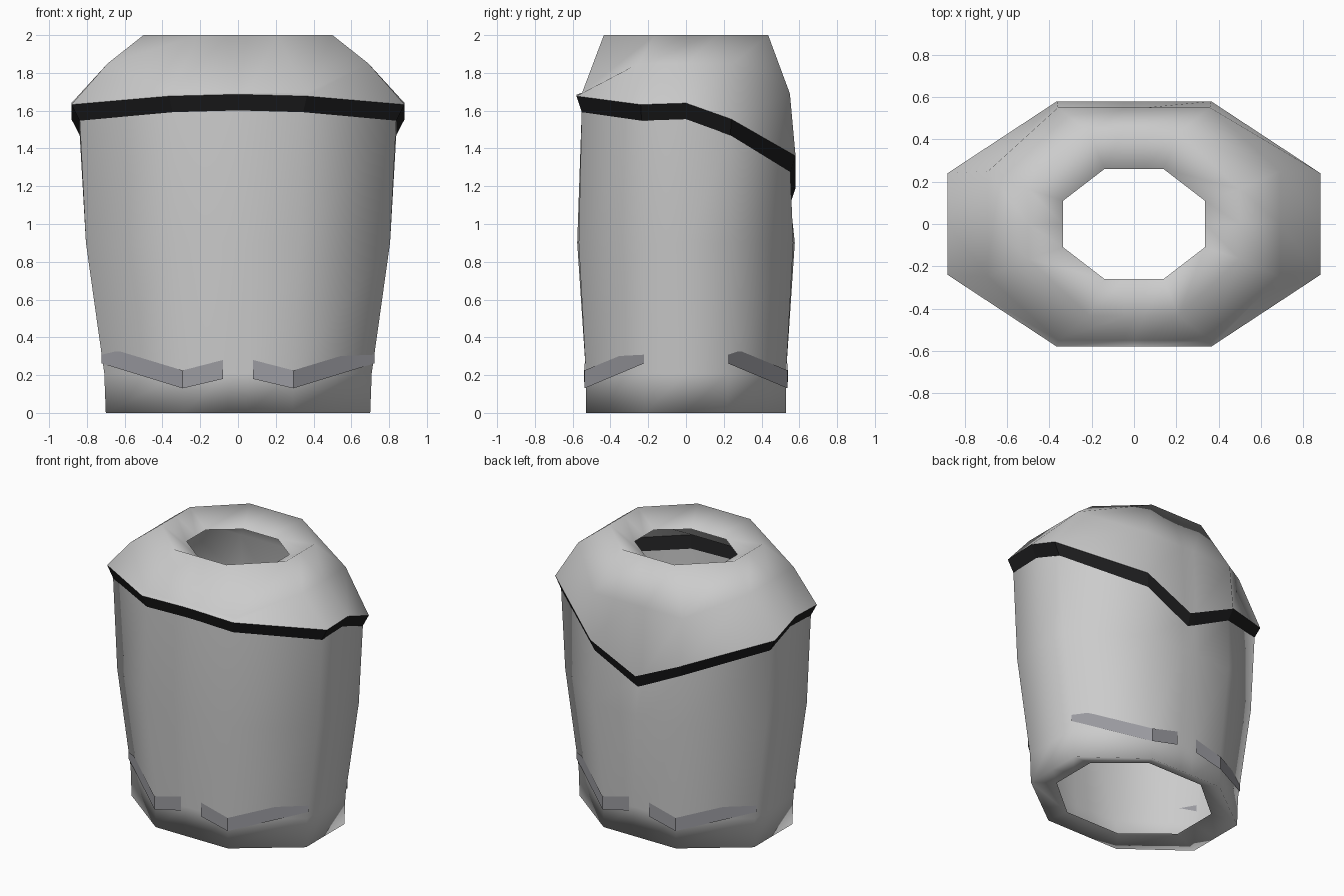
import bpy

if "Cube" in bpy.data.objects:
    bpy.data.objects.remove(bpy.data.objects["Cube"])


def ring(ax, ay, bx, by, z, bump=0.0, seam=0.05):
    """Octagon ring from the front centre, counter-clockwise, with mid columns.
    (ax, ay) = corner beside front/back, (bx, by) = corner beside the flank.
    z is one height or nine heights from front centre to back centre."""
    zs = z if isinstance(z, (list, tuple)) else [z] * 9
    half = [(0, -ay - bump), (seam, -ay), (ax, -ay), (bx, -by), (bx, 0),
            (bx, by), (ax, ay), (seam, ay), (0, ay + bump)]
    pts = [(x, y, h) for (x, y), h in zip(half, zs)]
    return pts + [(-x, y, h) for x, y, h in pts[-2:0:-1]]


def add_mesh(name, verts, faces, smooth=True, mat=None):
    me = bpy.data.meshes.new(name)
    me.from_pydata(verts, [], faces)
    for p in me.polygons:
        p.use_smooth = smooth
    if mat:
        me.materials.append(mat)
    ob = bpy.data.objects.new(name, me)
    bpy.context.collection.objects.link(ob)
    return ob


def loft(name, rings, smooth=True, mat=None):
    n = len(rings[0])
    faces = [(r * n + i, r * n + (i + 1) % n, (r + 1) * n + (i + 1) % n, (r + 1) * n + i)
             for r in range(len(rings) - 1) for i in range(n)]
    return add_mesh(name, [p for r in rings for p in r], faces, smooth, mat)


def material(name, v):
    m = bpy.data.materials.new(name)
    m.diffuse_color = (v, v, v * 1.08, 1)
    m.use_nodes = True
    m.node_tree.nodes["Principled BSDF"].inputs["Base Color"].default_value = m.diffuse_color
    return m


black = material("dark_trim", 0.012)
grey = material("pocket_grey", 0.33)

# Hem line of the yoke: dips to a point at the back
top_z = [1.685, 1.685, 1.677, 1.632, 1.64, 1.555, 1.36, 1.213, 1.19]
low_z = [z - 0.085 for z in top_z]
trim_top = ring(0.365, 0.58, 0.882, 0.24, top_z)
trim_low = ring(0.345, 0.552, 0.838, 0.235, low_z)

# Coat body, open at the bottom with a turned-in hem
loft("coat_body", [
    ring(0.22, 0.42, 0.52, 0.17, 0.04),
    ring(0.29, 0.53, 0.70, 0.22, 0.0),
    ring(0.29, 0.53, 0.708, 0.22, 0.21),
    ring(0.335, 0.568, 0.805, 0.235, 0.9, 0.008),
    trim_low,
])

# Dark trim band
loft("yoke_trim", [trim_low, trim_top], smooth=False, mat=black)

# Shoulder yoke rising to the collar, then funnelling into the neck hole
mid_z = [1.695, 1.695, 1.695, 1.85, 1.85, 1.85, 1.69, 1.69, 1.69]
loft("shoulder_yoke", [
    trim_top,
    ring(0.36, 0.55, 0.69, 0.25, mid_z),
    ring(0.21, 0.435, 0.50, 0.165, 2.0),
    ring(0.14, 0.26, 0.335, 0.11, 1.9),
])

# Four pocket strips lying just off the body
path = [(0.08, 0.539, 0.28, 0.18), (0.293, 0.538, 0.225, 0.13), (0.722, 0.222, 0.355, 0.262)]
for side, sx in (("right", 1), ("left", -1)):
    for end, sy in (("front", -1), ("back", 1)):
        verts = [(sx * x, sy * y, z) for x, y, t, b in path for z in (b, t)]
        faces = [(0, 2, 3, 1), (2, 4, 5, 3)]
        if sx * sy > 0:
            faces = [f[::-1] for f in faces]
        add_mesh(f"pocket_strip_{end}_{side}", verts, faces, False, grey)
